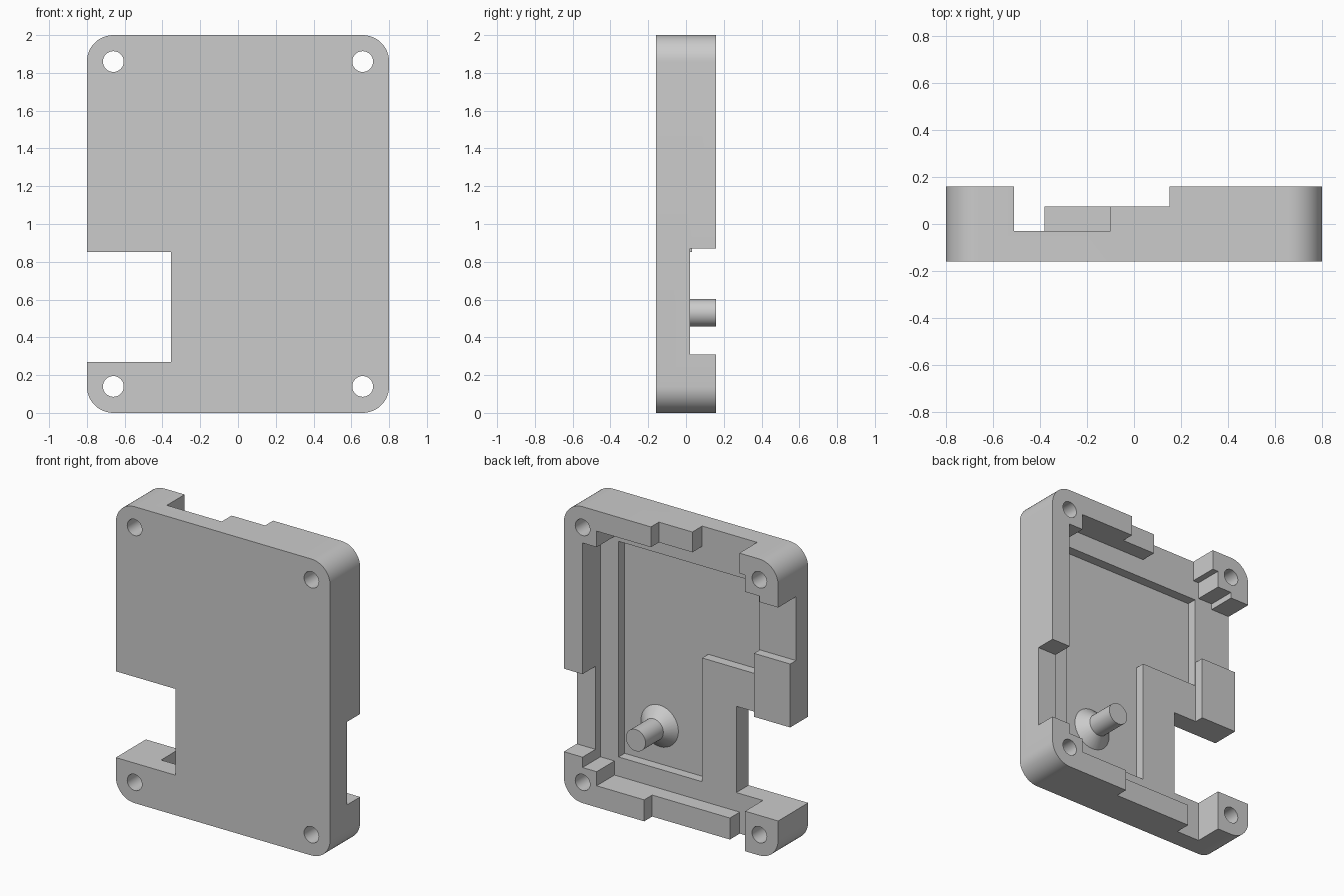
import bpy, bmesh, math

if "Cube" in bpy.data.objects:
    bpy.data.objects.remove(bpy.data.objects["Cube"])

BACK, FLOOR, FRONT = 0.16, -0.03, -0.16


def add_object(name, bm):
    bmesh.ops.recalc_face_normals(bm, faces=bm.faces)
    mesh = bpy.data.meshes.new(name)
    bm.to_mesh(mesh)
    bm.free()
    obj = bpy.data.objects.new(name, mesh)
    bpy.context.collection.objects.link(obj)
    return obj


def prism(name, points, y0, y1):
    """Extrude an (x, z) outline from y0 to y1."""
    bm = bmesh.new()
    face = bm.faces.new([bm.verts.new((x, y0, z)) for x, z in points])
    new = bmesh.ops.extrude_face_region(bm, geom=[face])["geom"]
    verts = [v for v in new if isinstance(v, bmesh.types.BMVert)]
    bmesh.ops.translate(bm, verts=verts, vec=(0, y1 - y0, 0))
    return add_object(name, bm)


def rect(x0, x1, z0, z1):
    return [(x0, z0), (x1, z0), (x1, z1), (x0, z1)]


def arc(cx, cz, r, start, end, n):
    return [(cx + r * math.cos(math.radians(start + (end - start) * i / n)),
             cz + r * math.sin(math.radians(start + (end - start) * i / n)))
            for i in range(n + 1)]


def cut(target, points, y0, y1=0.4):
    cutter = prism("cutter", points, y0, y1)
    cutter.hide_render = True
    mod = target.modifiers.new("cut", "BOOLEAN")
    mod.operation, mod.solver, mod.object = "DIFFERENCE", "EXACT", cutter
    bpy.context.view_layer.objects.active = target
    bpy.ops.object.modifier_apply(modifier=mod.name)
    bpy.data.objects.remove(cutter)


def smooth(obj):
    bpy.ops.object.select_all(action="DESELECT")
    obj.select_set(True)
    bpy.context.view_layer.objects.active = obj
    bpy.ops.object.shade_smooth_by_angle(angle=math.radians(30))


# Rounded slab for the whole case
outline = []
for i, (cx, cz) in enumerate([(0.66, 1.86), (-0.66, 1.86), (-0.66, 0.14), (0.66, 0.14)]):
    outline += arc(cx, cz, 0.14, 90 * i, 90 * i + 90, 12)
case = prism("case_half", outline, FRONT, BACK)

# Main interior, leaving corner pads and walls, open at the gaps
interior = [
    (0.555, 0.145), (0.555, 0.24), (0.66, 0.24), (0.66, 1.755), (0.555, 1.755),
    (0.555, 1.863), (-0.10, 1.863), (-0.10, 2.1), (-0.51, 2.1), (-0.51, 1.863),
    (-0.553, 1.863), (-0.553, 1.75), (-0.66, 1.75), (-0.66, 1.71), (-0.9, 1.71),
    (-0.9, 1.28), (-0.53, 1.28), (-0.53, 0.6), (-0.553, 0.6), (-0.553, -0.1),
    (-0.38, -0.1), (-0.38, 0.145)]
cut(case, interior, FLOOR)

# Deeper L-shaped pocket in the floor
cut(case, [(0.524, 0.275), (0.524, 1.73), (-0.524, 1.73), (-0.524, 1.11),
           (-0.10, 1.11), (-0.10, 0.275)], -0.095)

# Lowered wall sections: top, bottom, right side, left block
cut(case, rect(-0.2, 0.15, 1.8, 2.1), 0.075)
cut(case, rect(-0.45, 0.20, -0.1, 0.2), 0.075)
cut(case, rect(0.6, 0.9, 0.31, 0.87), 0.022)
cut(case, rect(-0.9, -0.45, 0.5, 1.35), 0.032)

# Side opening through the case
cut(case, rect(-0.9, -0.355, 0.27, 0.852), -0.4)

# Screw holes
for x in (-0.66, 0.66):
    for z in (0.14, 1.86):
        cut(case, arc(x, z, 0.055, 0, 360 - 11.25, 31), -0.4)
smooth(case)

# Support post with a conical foot, turned around y
bm = bmesh.new()
rings = []
for r, y in [(0.14, -0.12), (0.14, -0.095), (0.073, -0.03), (0.073, BACK)]:
    rings.append([bm.verts.new((x, y, z))
                  for x, z in arc(0.263, 0.53, r, 0, 360 - 11.25, 31)])
for a, b in zip(rings, rings[1:]):
    for i in range(32):
        j = (i + 1) % 32
        bm.faces.new((a[i], a[j], b[j], b[i]))
bm.faces.new(rings[0])
bm.faces.new(rings[-1])
smooth(add_object("support_post", bm))
